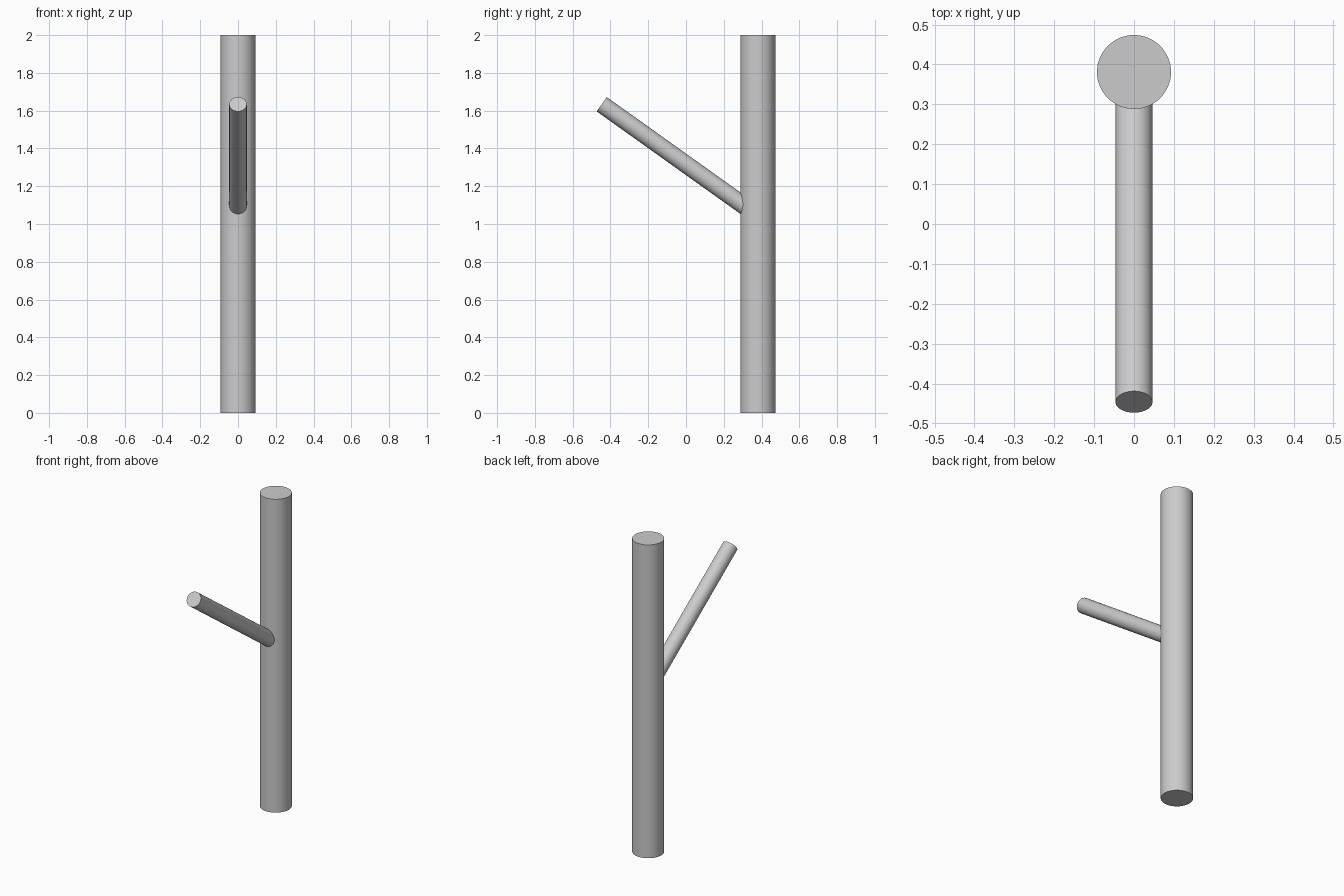
import bpy
from math import radians, sin, cos
from mathutils import Vector

cube = bpy.data.objects.get("Cube")
if cube:
    bpy.data.objects.remove(cube, do_unlink=True)

# Single grey colour
grey = bpy.data.materials.new("light_grey")
grey.use_nodes = True
colour = (0.6, 0.6, 0.6, 1)
grey.diffuse_color = colour
grey.node_tree.nodes["Principled BSDF"].inputs["Base Color"].default_value = colour


def rod(name, start, end, radius):
    """Capped smooth cylinder running from start to end."""
    axis = end - start
    bpy.ops.mesh.primitive_cylinder_add(
        vertices=64, radius=radius, depth=axis.length, location=(start + end) / 2,
        rotation=axis.to_track_quat('Z', 'Y').to_euler())
    obj = bpy.context.object
    obj.name = name
    obj.data.materials.append(grey)
    bpy.ops.object.shade_smooth_by_angle(angle=radians(30))
    return obj


TRUNK_Y, TRUNK_R = 0.381, 0.0927

# Upright post
rod("post", Vector((0, TRUNK_Y, 0)), Vector((0, TRUNK_Y, 2)), TRUNK_R)

# Slanted branch, rising forward from the post's axis
tip = Vector((0, -0.446, 1.634))
slope = radians(35.5)
direction = Vector((0, -cos(slope), sin(slope)))
length = (TRUNK_Y - tip.y) / cos(slope)
rod("branch", tip - direction * length, tip, TRUNK_R / 2)
